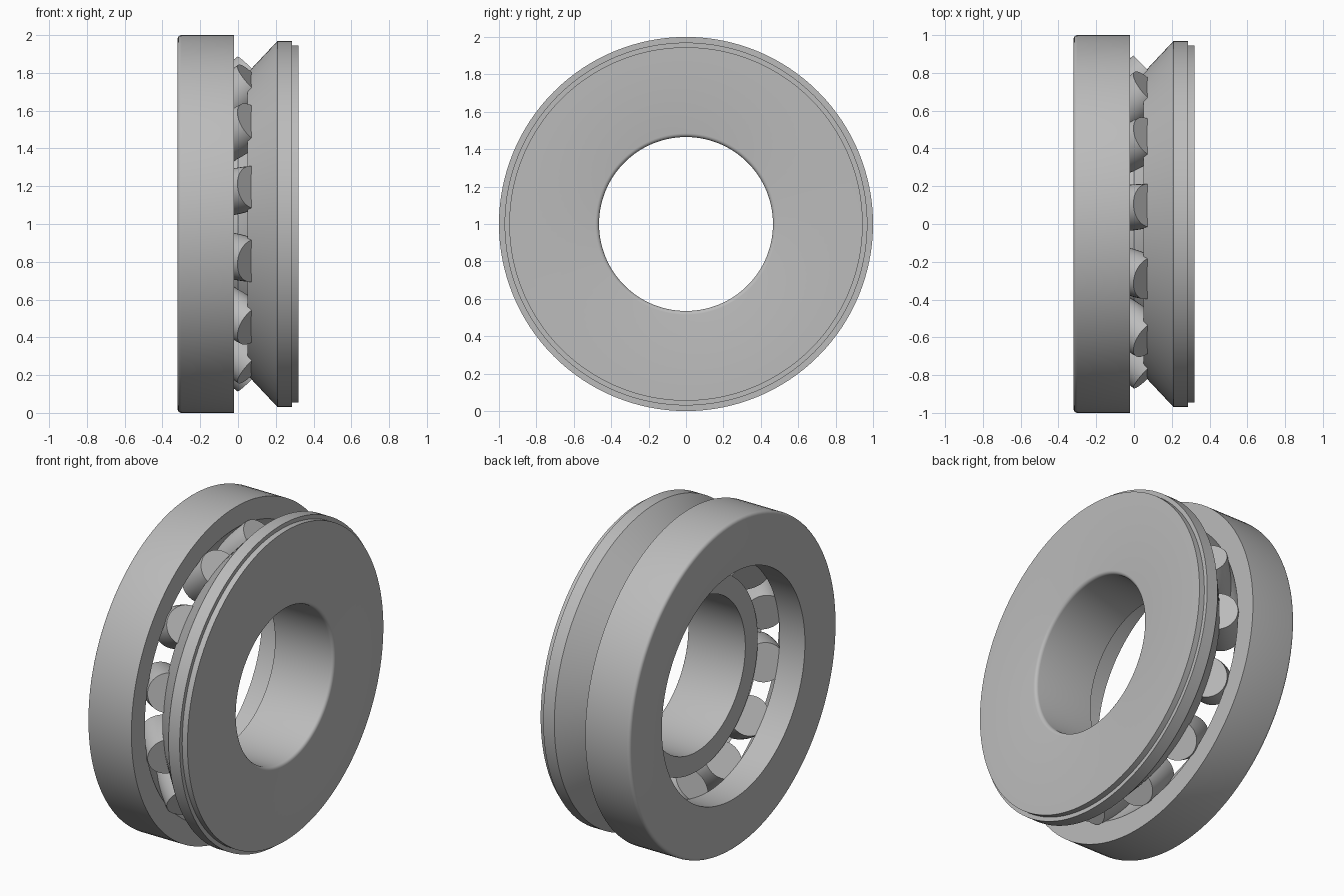
import bpy
import math
from mathutils import Matrix, Vector

if "Cube" in bpy.data.objects:
    bpy.data.objects.remove(bpy.data.objects["Cube"])

steel = bpy.data.materials.new("grey_steel")
steel.use_nodes = True
GREY = (0.5, 0.5, 0.5, 1)
steel.diffuse_color = GREY
steel.node_tree.nodes["Principled BSDF"].inputs["Base Color"].default_value = GREY
CENTRE = Vector((0, 0, 1))


def lathe(name, profile, segments, closed):
    """Spin (along, radius) points about the x axis; closed makes a ring, open gets end caps."""
    verts, faces = [], []
    n = len(profile)
    for i in range(segments):
        a = math.tau * i / segments
        verts += [(x, r * math.cos(a), r * math.sin(a)) for x, r in profile]
    for i in range(segments):
        j = (i + 1) % segments
        for k in range(n if closed else n - 1):
            m = (k + 1) % n
            faces.append((i * n + k, i * n + m, j * n + m, j * n + k))
    if not closed:
        faces.append([i * n for i in reversed(range(segments))])
        faces.append([i * n + n - 1 for i in range(segments)])
    mesh = bpy.data.meshes.new(name)
    mesh.from_pydata(verts, [], faces)
    mesh.materials.append(steel)
    obj = bpy.data.objects.new(name, mesh)
    bpy.context.collection.objects.link(obj)
    finish(obj)
    return obj


def finish(obj):
    """Consistent normals and smooth shading with sharp edges kept."""
    bpy.ops.object.select_all(action='DESELECT')
    obj.select_set(True)
    bpy.context.view_layer.objects.active = obj
    bpy.ops.object.mode_set(mode='EDIT')
    bpy.ops.mesh.select_all(action='SELECT')
    bpy.ops.mesh.normals_make_consistent(inside=False)
    bpy.ops.object.mode_set(mode='OBJECT')
    bpy.ops.object.shade_smooth_by_angle(angle=math.radians(32))


def fillet(x, r, radius, start, steps=4):
    """Quarter-round corner points about (x, r), from the start angle."""
    angles = [math.radians(start + 90 * i / steps) for i in range(steps + 1)]
    return [(x + radius * math.cos(a), r + radius * math.sin(a)) for a in angles]


# Housing washer: outer ring with rounded back rim and a hollow raceway
housing = [(-0.15, 0.69), (-0.12, 0.747), (-0.085, 0.796), (-0.05, 0.838), (-0.02, 0.87),
           (-0.02, 1.0)]
housing += fillet(-0.30, 0.98, 0.02, 90)
housing += [(-0.32, 0.69)]
lathe("housing_washer", housing, 128, True).location = CENTRE

# Shaft washer: hub, roller groove, flared lip and stepped rim
shaft = [(-0.075, 0.465), (-0.075, 0.585), (0.0, 0.585), (0.07, 0.635), (0.14, 0.71),
         (0.05, 0.80), (0.21, 0.97), (0.285, 0.97), (0.285, 0.945), (0.32, 0.945)]
shaft += [(x, r) for x, r in reversed(fillet(0.30, 0.485, 0.02, 270))]
lathe("shaft_washer", shaft, 128, True).location = CENTRE

# Barrel rollers: tilted halfway between the axis and the radius
ROLLERS = 13
HALF = 0.122
barrel = [(HALF * t / 4, 0.121 - 0.007 * (t / 4) ** 2) for t in range(-4, 5)]
first = lathe("roller", barrel, 40, False)
tilt = Matrix.Rotation(math.radians(-45), 4, 'Y')
for i in range(ROLLERS):
    roller = first if i == 0 else first.copy()
    if i:
        bpy.context.collection.objects.link(roller)
    roller.name = f"roller_{i + 1}"
    around = Matrix.Rotation(math.tau * i / ROLLERS - math.pi / 2, 4, 'X')
    roller.matrix_world = (Matrix.Translation(CENTRE) @ around
                           @ Matrix.Translation((-0.009, 0, 0.725)) @ tilt)
